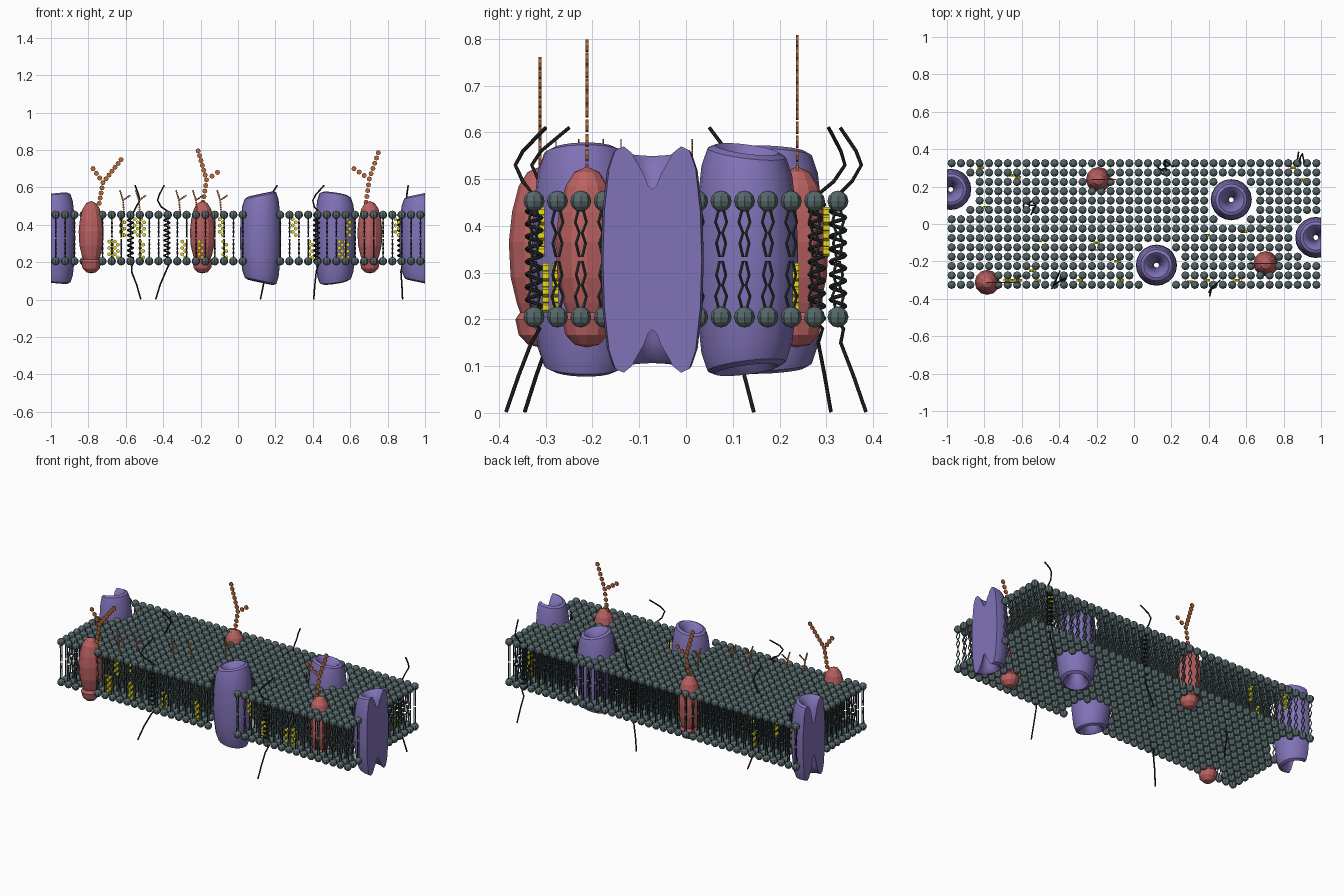
import bpy, bmesh, math
from mathutils import Matrix, Vector

if "Cube" in bpy.data.objects:
    bpy.data.objects.remove(bpy.data.objects["Cube"])


def material(name, rgb):
    m = bpy.data.materials.new(name)
    m.diffuse_color = (*rgb, 1)
    m.use_nodes = True
    m.node_tree.nodes["Principled BSDF"].inputs["Base Color"].default_value = m.diffuse_color
    return m


SLATE = material("slate", (.095, .14, .145))
TAIL = material("dark_slate", (.045, .065, .065))
PURPLE = material("purple", (.22, .17, .48))
RED = material("red", (.50, .12, .12))
ORANGE = material("orange", (.48, .14, .04))
YELLOW = material("yellow", (.80, .70, .01))
BLACK = material("black", (.012, .012, .012))


def add_object(name, data, mat):
    data.materials.append(mat)
    ob = bpy.data.objects.new(name, data)
    bpy.context.collection.objects.link(ob)
    return ob


def from_bmesh(name, bm, mat, smooth=False):
    bmesh.ops.recalc_face_normals(bm, faces=bm.faces[:])
    for f in bm.faces:
        f.smooth = smooth
    me = bpy.data.meshes.new(name)
    bm.to_mesh(me)
    bm.free()
    return add_object(name, me, mat)


def lathe(profile, sides, closed=False):
    bm = bmesh.new()
    vs = [bm.verts.new((r, 0, z)) for r, z in profile]
    n = len(vs)
    es = [bm.edges.new((vs[i], vs[(i + 1) % n])) for i in range(n if closed else n - 1)]
    bmesh.ops.spin(bm, geom=vs + es, cent=(0, 0, 0), axis=(0, 0, 1),
                   angle=2 * math.pi, steps=sides, use_duplicate=False)
    bmesh.ops.remove_doubles(bm, verts=bm.verts[:], dist=1e-4)
    return bm


def scatter(name, bm, places, mat):
    """Repeat a template at (x, y, z, flip) places in a single mesh."""
    bm.verts.index_update()
    tv = [v.co.copy() for v in bm.verts]
    tf = [[v.index for v in f.verts] for f in bm.faces]
    bm.free()
    verts, faces = [], []
    for x, y, z, flip in places:
        base = len(verts)
        verts += [(x + v.x, y + v.y, z + flip * v.z) for v in tv]
        faces += [[base + i for i in (f if flip > 0 else f[::-1])] for f in tf]
    me = bpy.data.meshes.new(name)
    me.from_pydata(verts, [], faces)
    add_object(name, me, mat)


# x, y, direction of the short side of the barrel
channels = [(.12, -.22, (-1, -.1)), (.52, .13, (.7, .6)),
            (-.98, .185, (-.5, .3)), (.972, -.072, (-1, 0))]
receptors = [(-.19, .238), (-.785, -.312), (.705, -.212)]

# lipid bilayer: heads and paired wavy tails, left out around proteins
places = []
for i in range(40):
    for j in range(14):
        x, y = -.975 + .05 * i, -.325 + .05 * j
        if any(math.hypot(x - c[0], y - c[1]) < .13 for c in channels):
            continue
        if any(math.hypot(x - c[0], y - c[1]) < .06 for c in receptors):
            continue
        places += [(x, y, .453, 1), (x, y, .205, -1)]

bm = bmesh.new()
bmesh.ops.create_uvsphere(bm, u_segments=8, v_segments=6, radius=.0225)
scatter("lipid_heads", bm, places, SLATE)

bm = bmesh.new()
for s in (-1, 1):
    path = [(.005, -.018), (.012, -.045), (.003, -.068), (.010, -.090), (.003, -.120)]
    rings = []
    for k, (off, z) in enumerate(path):
        rings.append([bm.verts.new((.0035 * math.cos(a) + .003 * (-1) ** k * s,
                                    s * off + .0035 * math.sin(a), z))
                      for a in (0, 2.094, 4.189)])
    for a, b in zip(rings, rings[1:]):
        for k in range(3):
            bm.faces.new((b[k], b[(k + 1) % 3], a[(k + 1) % 3], a[k]))
    bm.faces.new(rings[-1][::-1])
scatter("lipid_tails", bm, places, TAIL)

# channel proteins: hourglass pore in a wedge-shaped barrel, trimmed at the ends
half = [(.013, 0), (.02, .1), (.034, .18), (.052, .222), (.068, .236),
        (.084, .228), (.097, .19), (.107, .1), (.110, 0)]
ring = half + [(r, -z) for r, z in half[-2:0:-1]]
for n, (cx, cy, d) in enumerate(channels):
    bm = lathe(ring, 20, closed=True)
    for v in bm.verts:
        v.co.z = .328 + v.co.z * (1 - .9 * (v.co.x * d[0] + v.co.y * d[1]))
        v.co.x += cx
        v.co.y += cy
    for side in (-1, 1):
        if abs(cx - side) < .12:
            cut = bmesh.ops.bisect_plane(bm, geom=bm.verts[:] + bm.edges[:] + bm.faces[:],
                                         plane_co=(side, 0, 0), plane_no=(side, 0, 0),
                                         clear_outer=True)
            edges = [e for e in cut["geom_cut"] if isinstance(e, bmesh.types.BMEdge)]
            caps = bmesh.ops.holes_fill(bm, edges=edges, sides=0)["faces"]
            bmesh.ops.triangulate(bm, faces=caps)
    ob = from_bmesh(f"channel_protein_{n + 1}", bm, PURPLE, smooth=True)
    bpy.context.view_layer.objects.active = ob
    ob.select_set(True)
    bpy.ops.object.shade_smooth_by_angle(angle=math.radians(35))
    ob.select_set(False)

# glycoproteins: large upper lobe and small lower lobe
lobe = [(0, .527), (.027, .515), (.046, .485), (.060, .43), (.067, .365), (.063, .29),
        (.050, .235), (.043, .215), (.053, .2), (.046, .167), (.026, .146), (0, .14)]
for n, (cx, cy) in enumerate(receptors):
    bm = lathe(lobe, 12)
    bmesh.ops.translate(bm, verts=bm.verts[:], vec=(cx, cy, 0))
    from_bmesh(f"glycoprotein_{n + 1}", bm, RED)


def disc(bm, x, y, z, r, depth, sides):
    bmesh.ops.create_cone(bm, cap_ends=True, segments=sides, radius1=r, radius2=r, depth=depth,
                          matrix=Matrix.Translation((x, y, z)) @ Matrix.Rotation(math.pi / 2, 4, 'X'))


def beads(bm, y, p, q, r, depth):
    p, q = Vector(p), Vector(q)
    n = max(1, round((q - p).length / (r * 2.1)))
    for k in range(n + 1):
        c = p.lerp(q, k / n)
        disc(bm, c.x, y, c.y, r, depth, 8)


# sugar chains: flat beads in a forked line (base, fork, left tip, right tip)
chains = [(.238, (-.187, .52), (-.168, .64), (-.213, .795), (-.11, .68)),
          (-.312, (-.742, .515), (-.722, .625), (-.775, .70), (-.625, .748)),
          (-.212, (.685, .52), (.702, .645), (.62, .70), (.75, .785))]
for n, (y, base, fork, a, b) in enumerate(chains):
    bm = bmesh.new()
    for p, q in ((base, fork), (fork, a), (fork, b)):
        beads(bm, y, p, q, .0135, .006)
    from_bmesh(f"sugar_chain_{n + 1}", bm, ORANGE)

# small sugar chains on lipid heads
for n, (x, y) in enumerate([(-.61, -.278), (-.525, -.229), (-.31, -.177), (-.22, -.139), (-.09, .013)]):
    bm = bmesh.new()
    fork = (x - .005, .53)
    for p, q in (((x, .47), fork), (fork, (x - .02, .58)), (fork, (x + .03, .555))):
        beads(bm, y, p, q, .0055, .003)
    from_bmesh(f"small_sugar_chain_{n + 1}", bm, ORANGE)

# cholesterol: staggered stacks of small hexagons (x, y, in upper layer)
sterols = [(-.68, -.30, 0), (-.65, -.30, 0), (-.615, -.30, 1), (-.545, -.25, 1), (-.515, -.305, 0),
           (-.29, -.30, 0), (-.2, -.10, 0), (-.07, -.30, 0), (-.09, -.2, 1), (.30, -.31, 1),
           (.39, -.30, 0), (.55, -.30, 0), (.58, -.28, 0), (-.82, .30, 1), (-.79, .09, 0),
           (-.65, .26, 0), (-.62, .25, 1), (-.51, -.09, 1), (.39, -.06, 0), (.59, -.04, 1),
           (.70, -.02, 0), (.90, .235, 0), (.85, .30, 1)]
bm = bmesh.new()
for x, y, upper in sterols:
    for k in range(6):
        disc(bm, x + .008 * (-1) ** k, y, (.345 if upper else .225) + k * .017, .0105, .014, 6)
from_bmesh("cholesterol", bm, YELLOW)

# helix proteins: x, y, lower tail tip, upper tail bend, upper tail tip
helices = [(.42, -.325, (.405, -.385), (.40, -.365), (.46, -.30)),
           (-.38, -.290, (-.44, -.345), (-.43, -.33), (-.395, -.25)),
           (-.575, .10, (-.52, .145), (-.525, .10), (-.55, .05)),
           (.16, .28, (.12, .31), (.165, .34), (.21, .305)),
           (.87, .325, (.88, .385), (.90, .375), (.91, .33))]
for n, (x, y, low, bend, tip) in enumerate(helices):
    pts = [(*low, .002), (x * .4 + low[0] * .6, y * .45 + low[1] * .55, .08),
           (x * .9 + low[0] * .1, y * .9 + low[1] * .1, .15), (x + .008, y + .012, .18)]
    turns, per = 10, 12
    for k in range(turns * per + 1):
        a = 2 * math.pi * k / per
        pts.append((x + .016 * math.cos(a), y + .016 * math.sin(a), .195 + .27 * k / (turns * per)))
    pts += [(x * .4 + bend[0] * .6, y * .4 + bend[1] * .6, .495), (*bend, .53),
            (bend[0] * .75 + tip[0] * .25, bend[1] * .75 + tip[1] * .25, .56), (*tip, .61)]
    cu = bpy.data.curves.new(f"helix_protein_{n + 1}", 'CURVE')
    cu.dimensions = '3D'
    cu.bevel_depth = .0042
    cu.bevel_resolution = 1
    cu.use_fill_caps = True
    sp = cu.splines.new('POLY')
    sp.points.add(len(pts) - 1)
    for p, c in zip(sp.points, pts):
        p.co = (*c, 1)
    add_object(cu.name, cu, BLACK)
